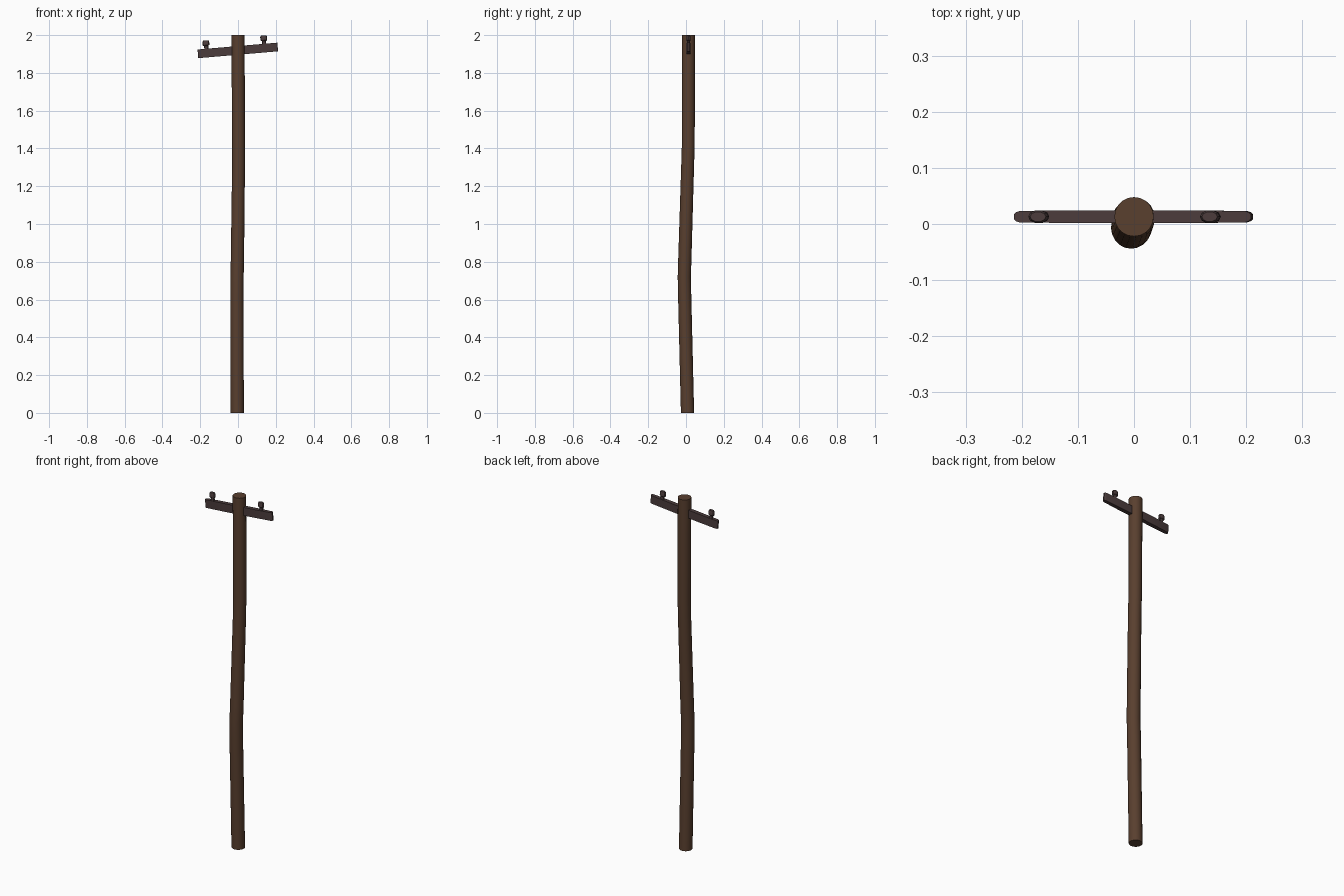
import bpy, bmesh, math
from mathutils import Matrix, Vector

if "Cube" in bpy.data.objects:
    bpy.data.objects.remove(bpy.data.objects["Cube"])


def material(name, color):
    m = bpy.data.materials.new(name)
    m.diffuse_color = color
    m.use_nodes = True
    m.node_tree.nodes["Principled BSDF"].inputs["Base Color"].default_value = m.diffuse_color
    return m


wood = material("brown_wood", (0.10, 0.05, 0.028, 1))
dark = material("dark_wood", (0.07, 0.045, 0.045, 1))


def loft(name, rings, mat, matrix=Matrix()):
    """Skin a stack of equal-sized point rings and cap both ends."""
    bm = bmesh.new()
    rows = [[bm.verts.new(matrix @ Vector(p)) for p in ring] for ring in rings]
    n = len(rows[0])
    for a, b in zip(rows, rows[1:]):
        for i in range(n):
            j = (i + 1) % n
            bm.faces.new((a[i], a[j], b[j], b[i]))
    bm.faces.new(rows[0][::-1])
    bm.faces.new(rows[-1])
    bmesh.ops.recalc_face_normals(bm, faces=bm.faces)
    mesh = bpy.data.meshes.new(name)
    bm.to_mesh(mesh)
    bm.free()
    mesh.materials.append(mat)
    ob = bpy.data.objects.new(name, mesh)
    bpy.context.collection.objects.link(ob)
    bpy.ops.object.select_all(action='DESELECT')
    ob.select_set(True)
    bpy.context.view_layer.objects.active = ob
    bpy.ops.object.shade_smooth_by_angle(angle=math.radians(30))
    return ob


def ellipse(x, y, z, rx, ry, n):
    return [(x + rx * math.cos(2 * math.pi * i / n),
             y + ry * math.sin(2 * math.pi * i / n), z) for i in range(n)]


# Slightly crooked pole
path = [(-0.004, 0.008, 0, 0.035), (-0.006, -0.007, 0.62, 0.035),
        (-0.005, -0.009, 0.72, 0.035), (-0.003, -0.006, 0.82, 0.035),
        (0.003, 0.009, 1.32, 0.034), (0.003, 0.012, 1.42, 0.034),
        (0, 0.013, 2.0, 0.035)]
loft("pole", [ellipse(x, y, z, r, r, 20) for x, y, z, r in path], wood)

# Tilted crossarm with rounded ends, local frame centred in the pole
tilt = Matrix.Translation((-0.001, 0.013, 1.919)) @ Matrix.Rotation(-math.radians(4.9), 4, 'Y')
stations = [(0.212, 0.004), (0.208, 0.008), (0.202, 0.010), (0.10, 0.0115)]
profile = [(-x, w) for x, w in stations] + stations[::-1]
h = 0.023
loft("crossarm", [[(x, -w, -h), (x, w, -h), (x, w, h), (x, -w, h)]
                  for x, w in profile], dark, tilt)

# Insulators: thin pin with a wider cap
for side, x in (("left", -0.165), ("right", 0.142)):
    loft(side + "_pin", [ellipse(x, 0, z, 0.011, 0.009, 10) for z in (0.015, 0.042)], dark, tilt)
    loft(side + "_insulator", [ellipse(x, 0, z, rx, ry, 10) for z, rx, ry in
         ((0.038, 0.013, 0.009), (0.042, 0.018, 0.012),
          (0.060, 0.018, 0.012), (0.067, 0.014, 0.009))], dark, tilt)
